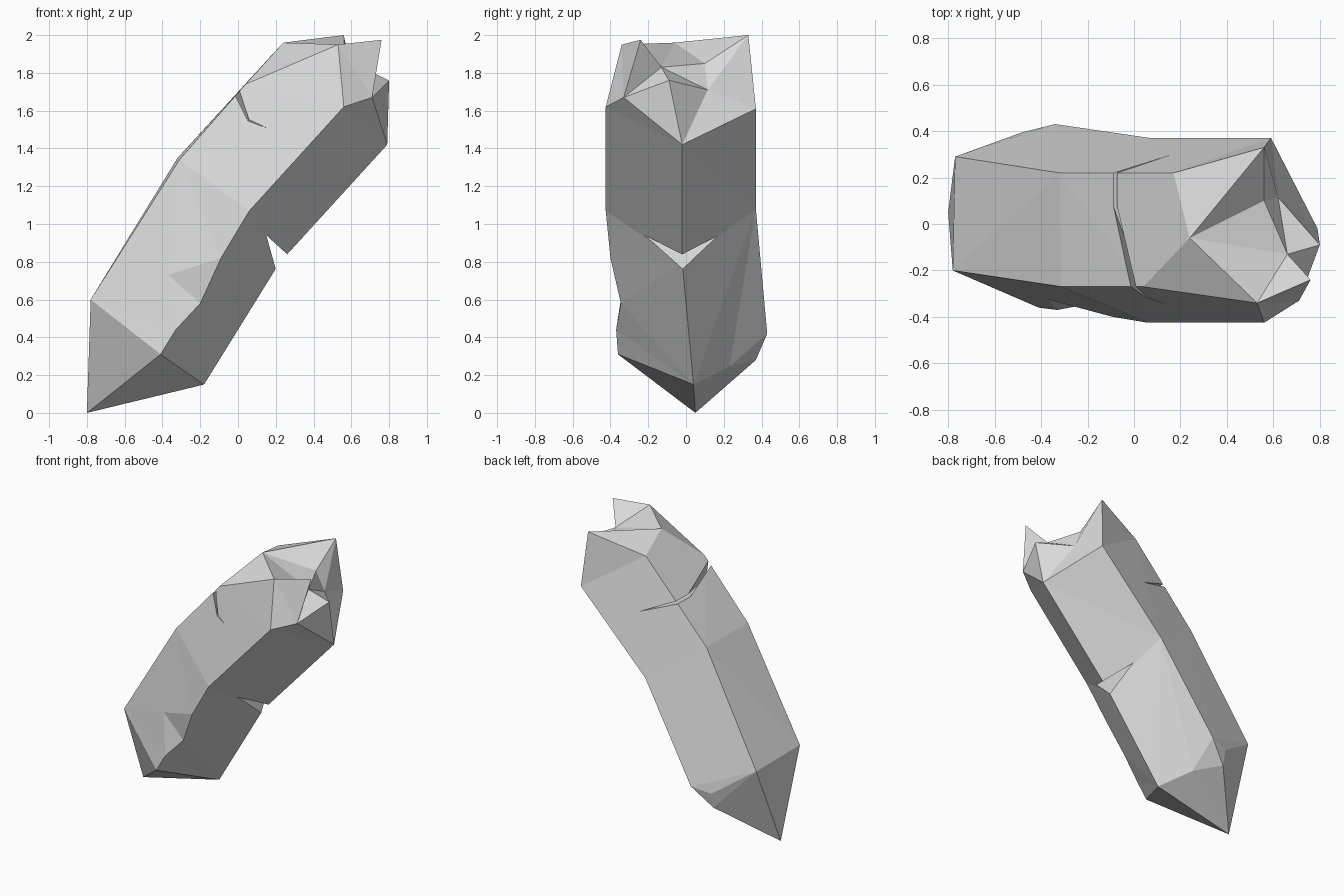
import bpy
import bmesh
from mathutils import Vector

default_cube = bpy.data.objects.get("Cube")
if default_cube:
    bpy.data.objects.remove(default_cube, do_unlink=True)

stone = bpy.data.materials.new("pale_grey_stone")
stone.use_nodes = True
stone.diffuse_color = (0.7, 0.7, 0.7, 1)
stone.node_tree.nodes["Principled BSDF"].inputs["Base Color"].default_value = (0.7, 0.7, 0.7, 1)

bm = bmesh.new()
points = {}


def place(**named):
    for name, position in named.items():
        points[name] = bm.verts.new(position)


def fill(*outlines):
    for outline in outlines:
        bm.faces.new([points[name] for name in outline.split()])


# Five long edges: upper front, upper back, back, keel, front
EDGES = ["ridge", "spine", "back", "keel", "front"]

# Pointed foot
place(tip=(-.8, .05, 0), ridge0=(-.78, -.2, .6), spine0=(-.77, .29, .59),
      keel0=(-.18, .04, .15), front0=(-.41, -.36, .31))

# Rings at the bend and under the broken top
place(ridge1=(-.31, -.27, 1.34), spine1=(-.32, .22, 1.35), back1=(.07, .37, 1.08),
      keel1=(.22, -.02, .795), front1=(.06, -.425, 1.07))
place(ridge2=(.04, -.27, 1.74), spine2=(.17, .22, 1.885), back2=(.59, .37, 1.61),
      keel2=(.79, -.02, 1.42), front2=(.56, -.425, 1.62))

# Chips along the front edge and at the back of the foot
place(nick_low=(-.33, -.37, .44), nick_mid=(-.2, -.345, .58),
      nick_high=(-.09, -.4, .82), nick_side=(-.37, -.325, .73))
place(heel_low=(-.48, .37, .28), heel_mid=(-.48, .395, .39),
      heel_high=(-.34, .43, .42), heel_keel=(-.33, .23, .245))

# Jagged broken top
place(crest=(.24, -.06, 1.96), shoulder=(.53, -.34, 1.95), horn=(.76, -.24, 1.975),
      lip=(.71, -.33, 1.67), pit=(.66, -.13, 1.83), tooth=(.8, -.09, 1.76),
      peak=(.56, .33, 2), ledge=(.62, .115, 1.71), hollow=(.56, .1, 1.85))

# Upper shaft
for here, there in zip(EDGES, EDGES[1:] + EDGES[:1]):
    fill(f"{here}1 {there}1 {there}2 {here}2")

# Lower shaft with its chips
fill("tip ridge0 spine0", "tip ridge0 front0", "tip front0 keel0",
     "tip keel0 heel_keel heel_low", "tip heel_low heel_mid spine0",
     "ridge0 spine0 spine1 ridge1",
     "ridge0 front0 nick_low nick_side", "ridge0 nick_side ridge1",
     "nick_side nick_high front1 ridge1",
     "nick_side nick_low nick_mid", "nick_side nick_mid nick_high",
     "keel0 front0 nick_low nick_mid", "keel0 nick_mid nick_high keel1",
     "nick_high front1 keel1",
     "heel_low heel_mid heel_high heel_keel", "spine0 heel_mid heel_high",
     "spine0 heel_high back1 spine1", "keel0 heel_keel heel_high back1 keel1")

# Facets of the broken top
fill("ridge2 crest spine2", "spine2 crest peak", "spine2 peak back2",
     "ridge2 shoulder crest", "ridge2 front2 shoulder", "shoulder front2 lip",
     "shoulder lip horn", "front2 keel2 lip", "lip keel2 tooth", "lip tooth pit",
     "horn lip pit", "shoulder horn pit", "crest shoulder pit", "crest pit hollow",
     "crest hollow peak", "hollow peak ledge", "hollow ledge pit", "pit ledge tooth",
     "tooth ledge keel2", "ledge back2 keel2", "ledge peak back2")


def make_object(name, mesh_data):
    bmesh.ops.triangulate(mesh_data, faces=mesh_data.faces[:])
    bmesh.ops.recalc_face_normals(mesh_data, faces=mesh_data.faces[:])
    mesh = bpy.data.meshes.new(name)
    mesh_data.to_mesh(mesh)
    mesh_data.free()
    mesh.materials.append(stone)
    obj = bpy.data.objects.new(name, mesh)
    bpy.context.collection.objects.link(obj)
    return obj


crystal = make_object("bent_crystal_shard", bm)


def cut_wedge(name, front, back):
    """Cut a V groove; each end gives its inner point and two lips."""
    wedge = bmesh.new()
    ends = []
    for a, b in ((front, back), (back, front)):
        profile = []
        for p, q in zip(a, b):
            p, q = Vector(p), Vector(q)
            profile.append(p + (p - q) * .6)
        inner = profile[0]
        ends.append([wedge.verts.new(p) for p in
                     (inner, *(inner + (p - inner) * 1.6 for p in profile[1:]))])
    for end in ends:
        wedge.faces.new(end)
    for i in range(3):
        j = (i + 1) % 3
        wedge.faces.new((ends[0][i], ends[0][j], ends[1][j], ends[1][i]))
    cutter = make_object(name, wedge)
    cutter.hide_render = True
    cut = crystal.modifiers.new(name, "BOOLEAN")
    cut.operation = "DIFFERENCE"
    cut.solver = "EXACT"
    cut.object = cutter
    bpy.context.view_layer.objects.active = crystal
    bpy.ops.object.modifier_apply(modifier=name)
    bpy.data.objects.remove(cutter, do_unlink=True)


# Notch across the keel and thin crack across the top
cut_wedge("keel_notch",
          [(.15, -.3, .94), (.2, -.3, .76), (.26, -.3, .84)],
          [(.15, .3, .94), (.2, .3, .76), (.26, .3, .84)])
cut_wedge("top_crack",
          [(.152, -.27, 1.51), (.012, -.27, 1.708), (.037, -.27, 1.735)],
          [(.168, .22, 1.51), (-.05, .22, 1.645), (-.03, .22, 1.665)])
